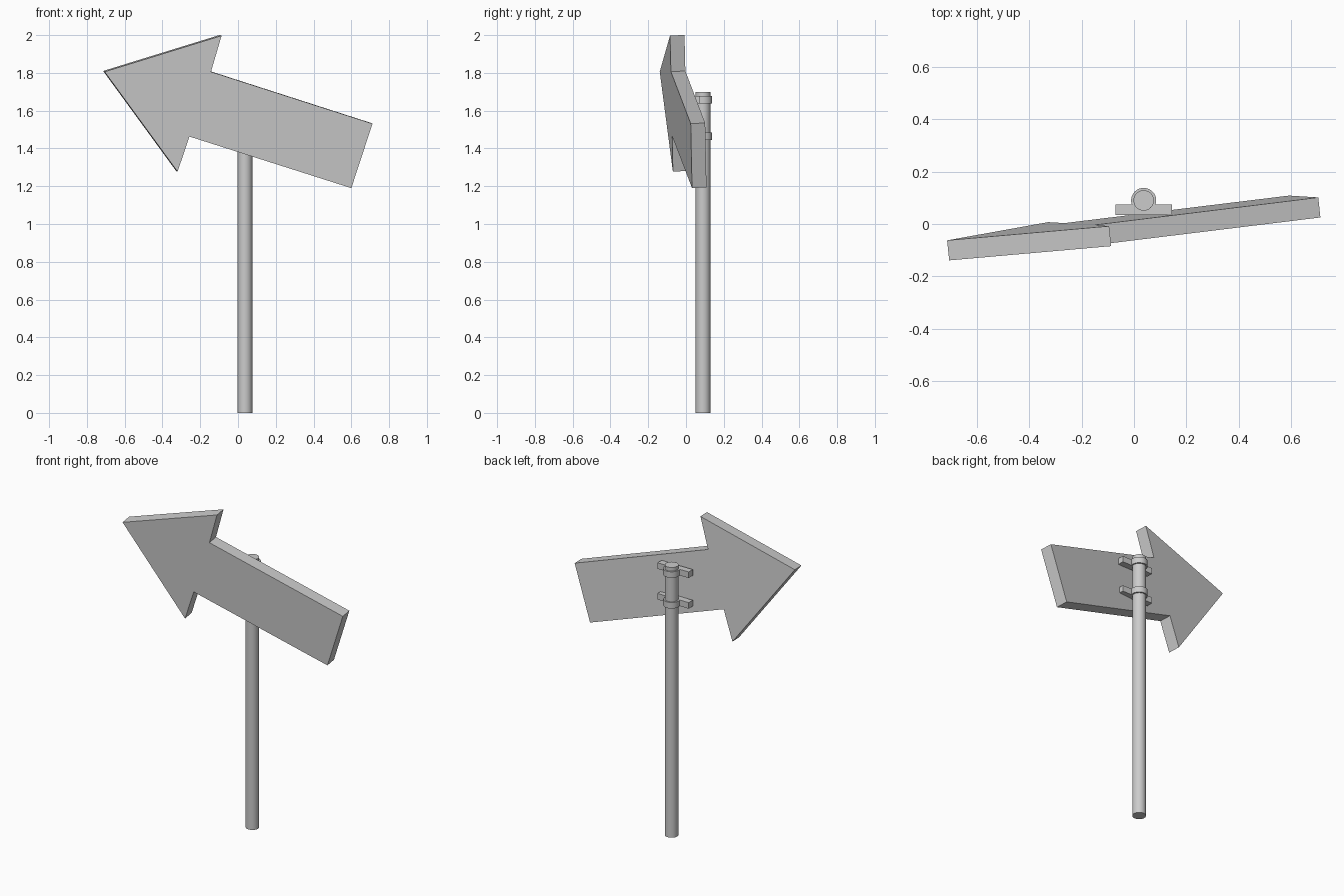
import bpy
import bmesh
from mathutils import Vector

cube = bpy.data.objects.get("Cube")
if cube:
    bpy.data.objects.remove(cube, do_unlink=True)

GREY = (0.6, 0.6, 0.6, 1.0)
metal = bpy.data.materials.new("plain_grey")
metal.use_nodes = True
metal.diffuse_color = GREY
metal.node_tree.nodes["Principled BSDF"].inputs["Base Color"].default_value = GREY

POST_X, POST_Y = 0.037, 0.09


def cylinder(name, radius, bottom, top):
    bpy.ops.mesh.primitive_cylinder_add(
        vertices=32, radius=radius, depth=top - bottom,
        location=(POST_X, POST_Y, (bottom + top) / 2))
    obj = bpy.context.object
    obj.name = name
    obj.data.materials.append(metal)
    bpy.ops.object.shade_smooth_by_angle()


def box(name, low, high):
    low, high = Vector(low), Vector(high)
    bpy.ops.mesh.primitive_cube_add(size=1, location=(low + high) / 2)
    obj = bpy.context.object
    obj.name = name
    obj.scale = high - low
    bpy.ops.object.transform_apply(location=False, rotation=False)
    obj.data.materials.append(metal)


# Arrow board: outline laid on a slightly turned and tilted plane, then thickened
SLOPE_X, SLOPE_Z = 0.105, -0.055
THICKNESS = 0.077
outline = [(-0.706, 1.806), (-0.32, 1.277), (-0.257, 1.463), (0.6, 1.19),
           (0.712, 1.531), (-0.143, 1.806), (-0.087, 1.997)]
tip_x, tip_z = outline[0]
normal = Vector((-SLOPE_X, 1, -SLOPE_Z)).normalized()

bm = bmesh.new()
front = bm.faces.new([
    bm.verts.new((x, -0.139 + SLOPE_X * (x - tip_x) + SLOPE_Z * (z - tip_z), z))
    for x, z in outline])
extruded = bmesh.ops.extrude_face_region(bm, geom=[front], use_keep_orig=True)
back = [v for v in extruded["geom"] if isinstance(v, bmesh.types.BMVert)]
bmesh.ops.translate(bm, verts=back, vec=normal * THICKNESS)
bmesh.ops.recalc_face_normals(bm, faces=bm.faces)
mesh = bpy.data.meshes.new("arrow_board")
bm.to_mesh(mesh)
bm.free()
mesh.materials.append(metal)
bpy.context.collection.objects.link(bpy.data.objects.new("arrow_board", mesh))

# Post
cylinder("post", 0.039, 0, 1.7)

# Clamps: a ring around the post and a bar against the back of the board
for label, z in (("upper", 1.658), ("lower", 1.465)):
    cylinder(label + "_clamp_ring", 0.048, z - 0.019, z + 0.019)
    box(label + "_clamp_bar", (-0.071, 0.034, z - 0.019), (0.146, 0.075, z + 0.019))
